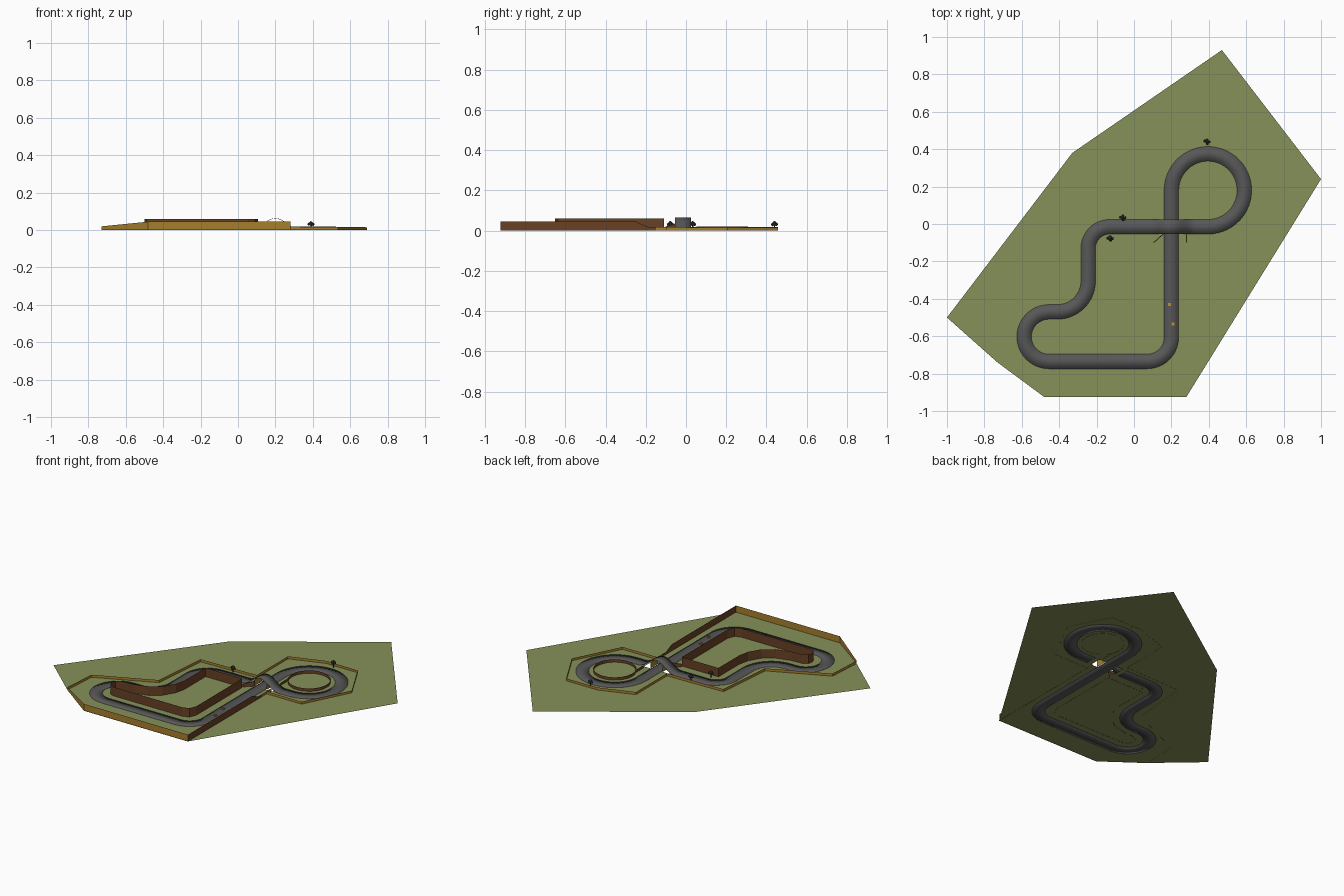
import bpy, bmesh, math
from mathutils import Vector, Matrix

if "Cube" in bpy.data.objects:
    bpy.data.objects.remove(bpy.data.objects["Cube"])


def mat(name, c):
    m = bpy.data.materials.new(name)
    m.diffuse_color = (*c, 1)
    m.use_nodes = True
    m.node_tree.nodes["Principled BSDF"].inputs["Base Color"].default_value = m.diffuse_color
    return m


GRASS = mat("grass_green", (0.24, 0.285, 0.10))
ROAD = mat("asphalt_grey", (0.095, 0.095, 0.097))
OCHRE = mat("ochre_wall", (0.38, 0.21, 0.025))
BROWN = mat("brown_wall", (0.14, 0.052, 0.018))
LEAF = mat("dark_foliage", (0.045, 0.05, 0.05))
ORANGE = mat("orange_paint", (0.55, 0.27, 0.03))


def finish(name, bm, material):
    me = bpy.data.meshes.new(name)
    bm.to_mesh(me)
    bm.free()
    me.materials.append(material)
    ob = bpy.data.objects.new(name, me)
    bpy.context.collection.objects.link(ob)
    return ob


def wall(name, pts, material, closed=False, thick=0):
    """Thin upright sheet through (x, y, height) points."""
    bm = bmesh.new()
    lo = [bm.verts.new((x, y, 0)) for x, y, h in pts]
    hi = [bm.verts.new(p) for p in pts]
    n = len(pts)
    for i in range(n if closed else n - 1):
        j = (i + 1) % n
        bm.faces.new((lo[i], lo[j], hi[j], hi[i]))
    ob = finish(name, bm, material)
    if thick:
        s = ob.modifiers.new("thickness", 'SOLIDIFY')
        s.thickness, s.offset = thick, 0
    return ob


def arc(cx, cy, r, a0, a1, n=14):
    out = []
    for i in range(n + 1):
        a = math.radians(a0 + (a1 - a0) * i / n)
        out.append((cx + r * math.cos(a), cy + r * math.sin(a)))
    return out


# Ground plate, with openings under the two bridge ramps
bm = bmesh.new()
outline = [(-1, -.5), (-.73, -.74), (-.48, -.925), (.28, -.925),
           (1, .24), (.47, .93), (-.33, .38)]
bm.faces.new([bm.verts.new((x, y, .001)) for x, y in outline])
cuts = [((v, 0, 0), (1, 0, 0)) for v in (.11, .16, .24, .29)]
cuts += [((0, v, 0), (0, 1, 0)) for v in (-.054, .024)]
for co, no in cuts:
    bmesh.ops.bisect_plane(bm, geom=bm.verts[:] + bm.edges[:] + bm.faces[:],
                           plane_co=co, plane_no=no)
holes = []
for f in bm.faces:
    c = f.calc_center_median()
    if -.054 < c.y < .024 and (.11 < c.x < .16 or .24 < c.x < .29):
        holes.append(f)
bmesh.ops.delete(bm, geom=holes, context='FACES')
finish("ground", bm, GRASS)


# Figure-eight road with a humped bridge over itself
def hump(x):
    d = abs(x - .2) / .13
    return .031 * (1 + math.cos(math.pi * d)) if d < 1 else 0


path = [(x, y, 0) for x, y in arc(.395, .18, .195, 180, -90, 40)]
path += [(.33 - .26 * i / 20, -.015, hump(.33 - .26 * i / 20)) for i in range(21)]
flat = (arc(-.13, -.13, .115, 90, 180) + arc(-.41, -.305, .165, 0, -90)
        + arc(-.455, -.6025, .1325, 90, 270, 24) + arc(.07, -.605, .13, -90, 0))
path += [(x, y, 0) for x, y in flat]
bm = bmesh.new()
rows = []
n = len(path)
for i, (x, y, z) in enumerate(path):
    a, b = Vector(path[i - 1][:2]), Vector(path[(i + 1) % n][:2])
    t = (b - a).normalized() * .039
    rows.append([bm.verts.new((x - t.y * s, y + t.x * s, z + .001)) for s in (1, -1)])
for i in range(n):
    p, q = rows[i], rows[(i + 1) % n]
    bm.faces.new((p[0], p[1], q[1], q[0]))
road = finish("road", bm, ROAD)
s = road.modifiers.new("thickness", 'SOLIDIFY')
s.thickness, s.offset = .002, 0
for p in road.data.polygons:
    p.use_smooth = True

# Outer walls
wall("outer_wall_south_west",
     [(.28, -.922, .045), (-.48, -.922, .045), (-.73, -.74, .02), (-.715, -.51, .018),
      (-.34, -.34, .018), (-.305, .045, .018), (.1, .055, .018), (.1, .38, .018),
      (.325, .458, .018), (.555, .458, .015), (.69, .205, .015), (.535, -.1, .017),
      (.28, -.1, .018), (.28, -.15, .018)], OCHRE)
wall("outer_wall_east",
     [(.28, -.922, .045), (.28, -.25, .045), (.28, -.19, .018), (.28, -.15, .018)], BROWN)

# Inner walls: tall one in the large loop, low ring in the round loop
inner = [(.05, -.65), (.09, -.635), (.108, -.59), (.108, -.11), (-.16, -.11), (-.16, -.33),
         (-.175, -.4), (-.22, -.475), (-.29, -.525), (-.38, -.55), (-.46, -.555),
         (-.495, -.575), (-.5, -.605), (-.49, -.635), (-.46, -.65)]
wall("inner_wall", [(x, y, .06) for x, y in inner], BROWN, True)
ring = arc(.395, .18, .128, 0, 360, 32)[:-1]
wall("inner_ring", [(x, y, .02) for x, y in ring], BROWN, True)

# Bridge abutments and short wing walls
for name, x in (("west", .155), ("east", .245)):
    wall("abutment_" + name, [(x, -.052, .04), (x, .022, .04)], OCHRE)
wall("wing_wall_south_west", [(.105, -.1, .02), (.158, -.052, .035)], BROWN, thick=.004)
wall("wing_wall_south_east", [(.28, -.1, .018), (.28, -.055, .018)], OCHRE, thick=.005)
wall("wing_wall_north_east", [(.28, .045, .018), (.28, .12, .02)], BROWN)

# Trees: thin trunk with a clustered crown
for i, (x, y) in enumerate([(.39, .44), (-.06, .033), (-.128, -.078)]):
    bm = bmesh.new()
    bmesh.ops.create_cone(bm, segments=6, radius1=.004, radius2=.003, depth=.03,
                          matrix=Matrix.Translation((x, y, .015)))
    for dx, dy, z, r in [(0, 0, .037, .011), (.011, 0, .031, .009), (-.011, .003, .032, .009),
                         (0, .009, .031, .009), (.002, -.009, .03, .009)]:
        bmesh.ops.create_icosphere(bm, subdivisions=1, radius=r,
                                   matrix=Matrix.Translation((x + dx, y + dy, z)))
    finish("tree_%d" % (i + 1), bm, LEAF)

# Small cars: body and cabin
for i, (x, y) in enumerate([(.19, -.43), (.208, -.535)]):
    bm = bmesh.new()
    for w, l, z, h in [(.016, .022, .005, .006), (.012, .011, .0095, .004)]:
        bmesh.ops.create_cube(bm, size=1, matrix=Matrix.Translation((x, y, z))
                              @ Matrix.Diagonal((w, l * .8, h, 1)))
    finish("car_%d" % (i + 1), bm, ORANGE)
